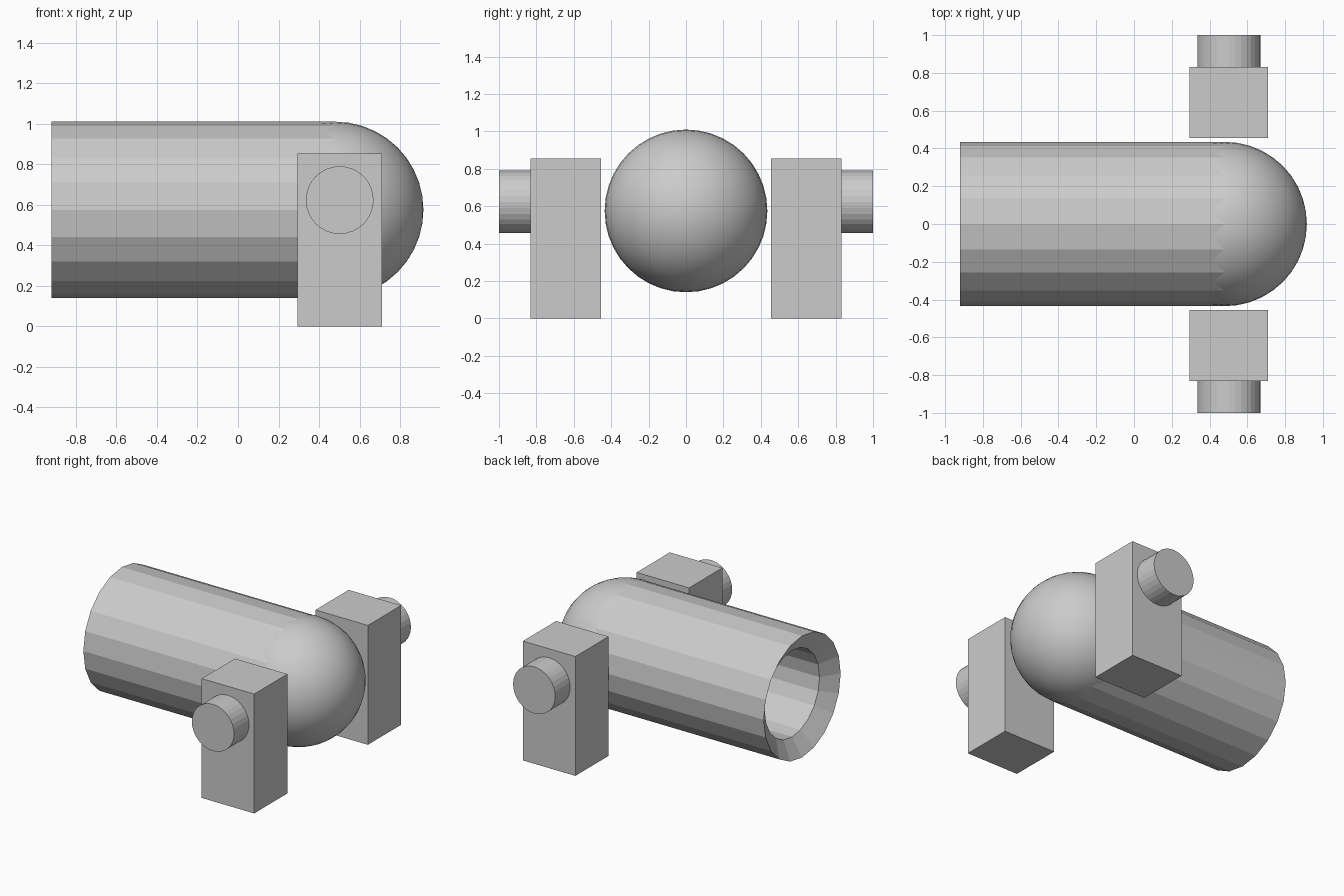
import bpy, bmesh, math

if "Cube" in bpy.data.objects:
    bpy.data.objects.remove(bpy.data.objects["Cube"])

R, AXIS_Z = 0.435, 0.575     # barrel radius and axis height
BACK, FRONT = -0.92, 0.48    # barrel ends along x


def finish(bm, name):
    bmesh.ops.recalc_face_normals(bm, faces=bm.faces)
    me = bpy.data.meshes.new(name)
    bm.to_mesh(me)
    bm.free()
    ob = bpy.data.objects.new(name, me)
    bpy.context.collection.objects.link(ob)
    return ob


def lathe_x(name, profile, sides, z):
    """Rings of (x, radius) joined along the x axis."""
    bm = bmesh.new()
    rings = []
    for x, r in profile:
        rings.append([bm.verts.new((x, r * math.sin(2 * math.pi * i / sides),
                                    z + r * math.cos(2 * math.pi * i / sides)))
                      for i in range(sides)])
    for a, b in zip(rings, rings[1:]):
        for i in range(sides):
            j = (i + 1) % sides
            bm.faces.new((a[i], a[j], b[j], b[i]))
    return finish(bm, name)


# Faceted barrel with a bevelled mouth and inner bore
lathe_x("barrel", [(FRONT, R), (BACK, R), (BACK + 0.08, 0.31), (0.18, 0.31)], 20, AXIS_Z)

# Smooth rounded end
bpy.ops.mesh.primitive_uv_sphere_add(segments=40, ring_count=20, radius=R,
                                     location=(FRONT, 0, AXIS_Z),
                                     rotation=(0, math.pi / 2, 0))
dome = bpy.context.object
dome.name = "rounded_end"
bpy.ops.object.shade_smooth()

for side, label in ((-1, "front"), (1, "back")):
    # Support block
    bpy.ops.mesh.primitive_cube_add(size=1, location=(0.502, side * 0.643, 0.427))
    block = bpy.context.object
    block.name = label + "_support"
    block.scale = (0.415, 0.375, 0.854)

    # Pivot pin
    bpy.ops.mesh.primitive_cylinder_add(vertices=32, radius=0.167, depth=0.18,
                                        location=(0.502, side * 0.91, 0.623),
                                        rotation=(math.pi / 2, 0, 0))
    bpy.context.object.name = label + "_pivot_pin"
